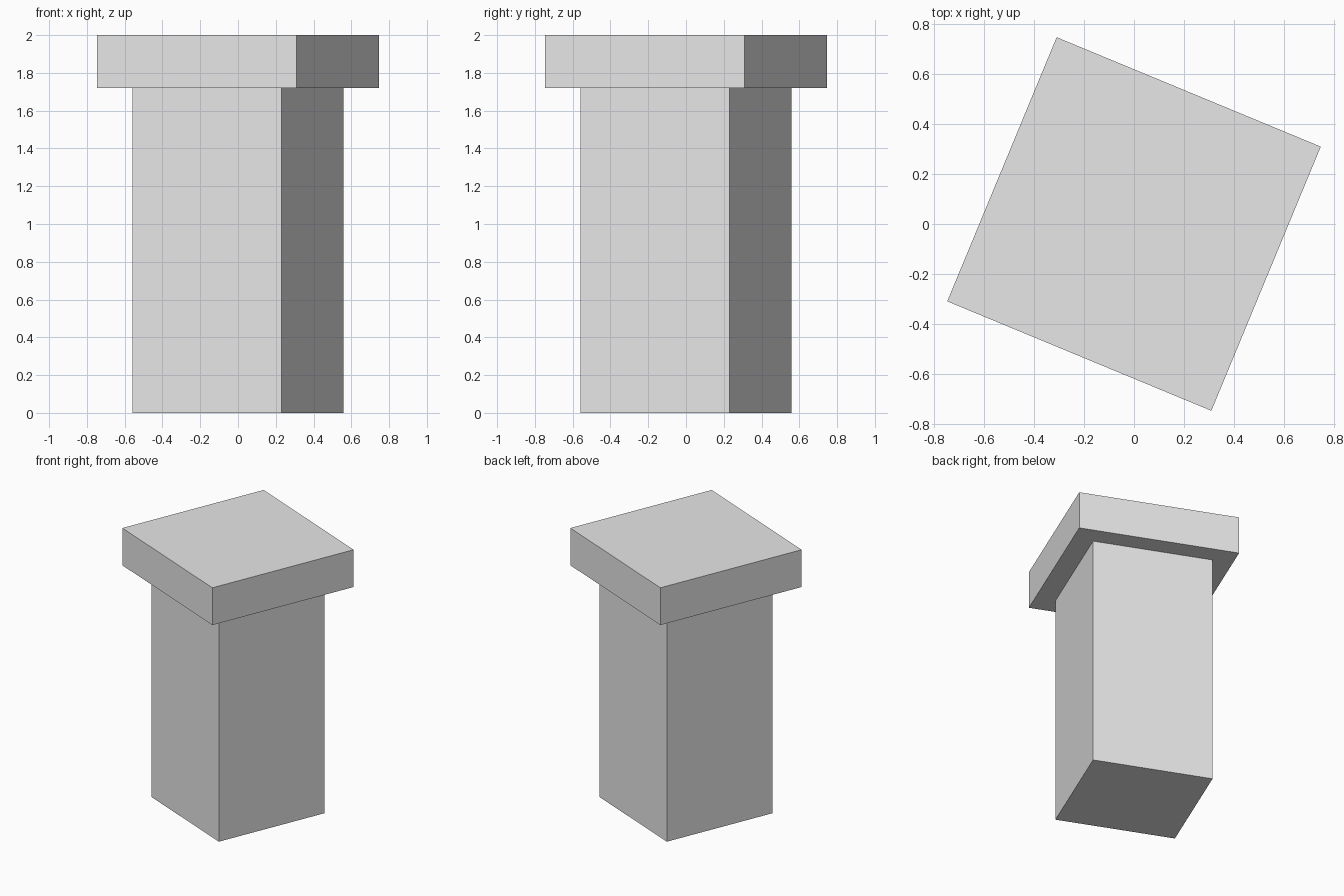
import bpy
import math

cube = bpy.data.objects.get("Cube")
if cube:
    bpy.data.objects.remove(cube, do_unlink=True)

GREY = (0.8, 0.8, 0.8, 1.0)
TURN = math.radians(-22.5)      # whole pillar is turned about z
Z_CAP, Z_TOP = 1.72, 2.0

# Single flat grey
grey = bpy.data.materials.new("light_grey")
grey.use_nodes = True
grey.diffuse_color = GREY
for node in grey.node_tree.nodes:
    if node.type == 'BSDF_PRINCIPLED':
        node.inputs["Base Color"].default_value = GREY


def block(name, side, z0, z1):
    """Square block between two heights, turned with the pillar."""
    bpy.ops.mesh.primitive_cube_add(size=1, location=(0, 0, (z0 + z1) / 2),
                                    rotation=(0, 0, TURN))
    obj = bpy.context.object
    obj.name = name
    obj.scale = (side, side, z1 - z0)
    bpy.ops.object.transform_apply(location=False, rotation=False, scale=True)
    obj.data.materials.append(grey)
    return obj


# Square shaft with a wider slab on top
block("pillar_shaft", 0.853, 0.0, Z_CAP)
block("pillar_cap", 1.141, Z_CAP, Z_TOP)
